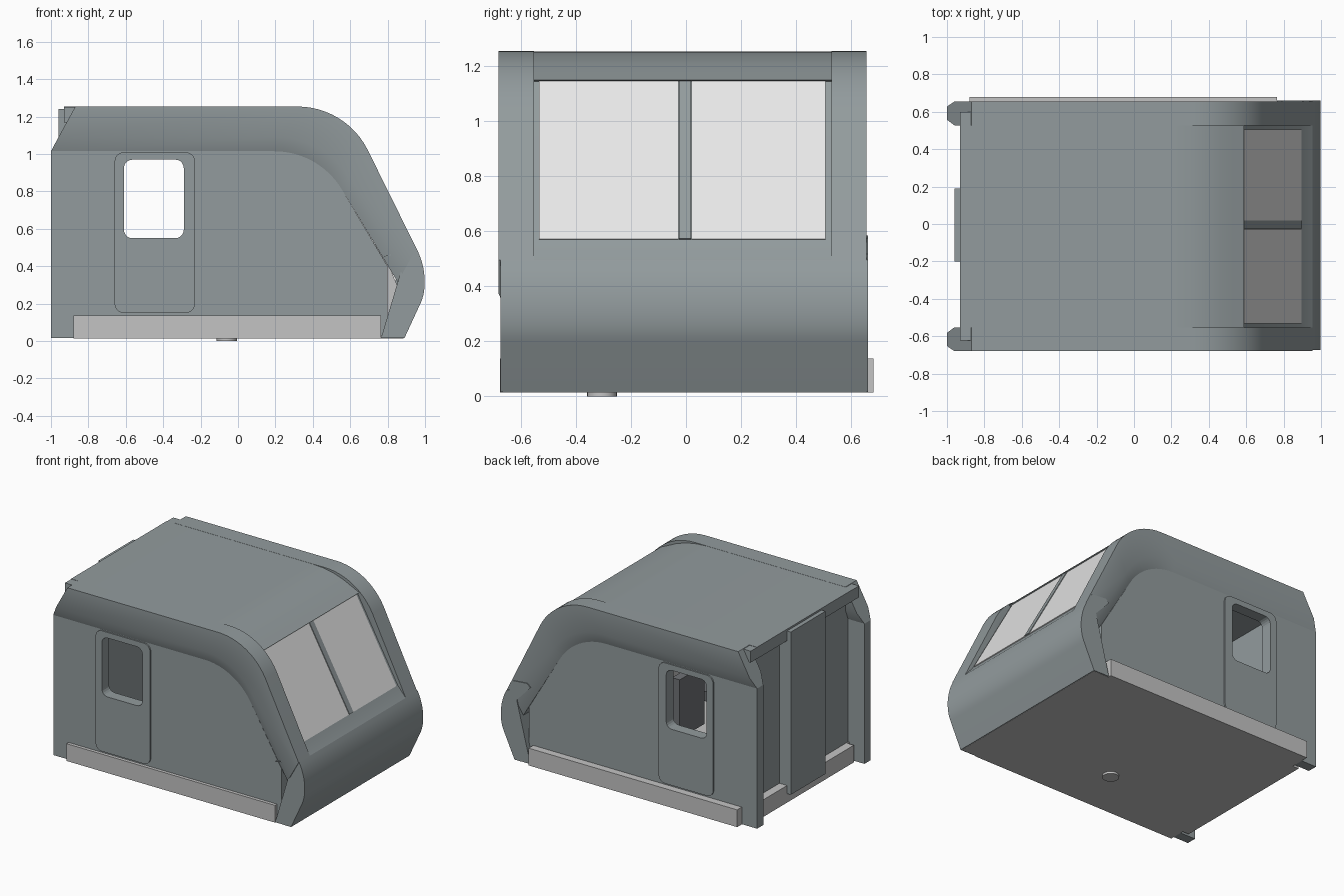
import bpy, bmesh, math

if "Cube" in bpy.data.objects:
    bpy.data.objects.remove(bpy.data.objects["Cube"])

Y0 = -0.0125  # cab centre line across the width


def material(name, rgb):
    m = bpy.data.materials.new(name)
    m.diffuse_color = (*rgb, 1)
    m.use_nodes = True
    m.node_tree.nodes["Principled BSDF"].inputs["Base Color"].default_value = m.diffuse_color
    return m


BODY = material("blue grey paint", (0.29, 0.33, 0.34))
FRAME = material("light grey frame", (0.55, 0.55, 0.55))
GLASS = material("pale glass", (0.82, 0.82, 0.82))
DARK = material("dark trim", (0.16, 0.17, 0.18))


def finish(bm, name, mat, smooth=False):
    bmesh.ops.recalc_face_normals(bm, faces=bm.faces)
    me = bpy.data.meshes.new(name)
    bm.to_mesh(me)
    bm.free()
    ob = bpy.data.objects.new(name, me)
    bpy.context.collection.objects.link(ob)
    me.materials.append(mat)
    if smooth:
        bpy.ops.object.select_all(action='DESELECT')
        ob.select_set(True)
        bpy.context.view_layer.objects.active = ob
        bpy.ops.object.shade_smooth_by_angle(angle=math.radians(25))
    return ob


def slab(name, pts, y1, y2, mat, smooth=False):
    """Extrude an x-z outline from y1 to y2."""
    bm = bmesh.new()
    a = [bm.verts.new((x, y1, z)) for x, z in pts]
    b = [bm.verts.new((x, y2, z)) for x, z in pts]
    bm.faces.new(a)
    bm.faces.new(b)
    n = len(pts)
    for i in range(n):
        j = (i + 1) % n
        bm.faces.new((a[i], a[j], b[j], b[i]))
    return finish(bm, name, mat, smooth)


def box(name, x1, x2, y1, y2, z1, z2, mat):
    return slab(name, [(x1, z1), (x2, z1), (x2, z2), (x1, z2)], y1, y2, mat)


def rounded(x1, x2, z1, z2, r, n=5):
    out = []
    for k, (cx, cz) in enumerate([(x2 - r, z2 - r), (x1 + r, z2 - r),
                                  (x1 + r, z1 + r), (x2 - r, z1 + r)]):
        for i in range(n + 1):
            a = math.pi / 2 * (k + i / n)
            out.append((cx + r * math.cos(a), cz + r * math.sin(a)))
    return out


def cylinder(name, x, y, z1, z2, r, mat):
    bm = bmesh.new()
    bmesh.ops.create_cone(bm, cap_ends=True, segments=24, radius1=r, radius2=r, depth=z2 - z1)
    bmesh.ops.translate(bm, verts=bm.verts, vec=(x, y, (z1 + z2) / 2))
    return finish(bm, name, mat, True)


def rail(start, x0, top, r, angle, end, n=12):
    """Line along the roof, bending down the windscreen."""
    pts = [start]
    for i in range(n + 1):
        a = math.radians(angle) * i / n
        pts.append((x0 + r * math.sin(a), top - r * (1 - math.cos(a))))
    return pts + [end]


lower = rail((-1.0, 1.015), 0.195, 1.015, 0.42, 60, (0.855, 0.313))
upper = rail((-0.96, 1.09), 0.20, 1.09, 0.47, 62, (0.885, 0.372))
outer = rail((-0.87, 1.254), 0.318, 1.254, 0.42, 62.7, (0.954, 0.495))

# window cutter shared by walls and doors
cutter = slab("window_cutter", rounded(-0.61, -0.29, 0.55, 0.97, 0.045), -1, 1, BODY)
cutter.hide_render = True
cutter.hide_viewport = True


def cut_window(ob):
    m = ob.modifiers.new("window", 'BOOLEAN')
    m.operation = 'DIFFERENCE'
    m.solver = 'EXACT'
    m.object = cutter


# nose outline
p = [(0.954, 0.495), (1.005, 0.40), (1.012, 0.275), (0.975, 0.20)]
nose = []
for i in range(13):
    t = i / 12
    w = [(1 - t) ** 3, 3 * t * (1 - t) ** 2, 3 * t * t * (1 - t), t ** 3]
    nose.append(tuple(sum(w[k] * p[k][c] for k in range(4)) for c in (0, 1)))
nose.append((0.89, 0.016))

for s, side in ((-1, "near"), (1, "far")):
    # arch frame: thick rim over the side wall, bevelled down to it
    bm = bmesh.new()
    rings = []
    for L, U, O in zip(lower, upper, outer):
        sec = [(L, 0.64), (U, 0.6675), (O, 0.6675), (O, 0.54), (U, 0.54), (L, 0.57)]
        rings.append([bm.verts.new((q[0], Y0 + s * y, q[1])) for q, y in sec])
    for a, b in zip(rings, rings[1:]):
        for i in range(6):
            j = (i + 1) % 6
            bm.faces.new((a[i], a[j], b[j], b[i]))
    bm.faces.new(rings[0])
    bm.faces.new(rings[-1])
    finish(bm, side + "_arch_frame", BODY, True)

    # recessed side wall reaching the rear post
    wall = slab(side + "_side_wall", [(-1, 0.016), (0.8, 0.016), (0.8, 0.40)] + lower[-2::-1],
                Y0 + s * 0.57, Y0 + s * 0.64, BODY)
    cut_window(wall)
    # raised side door panel
    door = slab(side + "_side_door", rounded(-0.66, -0.23, 0.15, 1.01, 0.05),
                Y0 + s * 0.60, Y0 + s * 0.65, BODY)
    cut_window(door)

    # nose cheek; the far one stands taller over the arch
    top = [(0.905, 0.575), (0.79, 0.585), (0.765, 0.56)] if s > 0 else [(0.9, 0.47), (0.765, 0.45)]
    slab(side + "_nose_cheek", nose[:-1] + [(0.889, 0.017), (0.765, 0.017)] + top,
         -0.674 if s < 0 else 0.56, -0.56 if s < 0 else 0.661, BODY, True)

    # seat inside the cab
    y = Y0 + s * 0.3
    cylinder(side + "_seat_post", -0.05, y, 0.13, 0.36, 0.05, DARK)
    box(side + "_seat_cushion", -0.2, 0.1, y - 0.14, y + 0.14, 0.36, 0.43, DARK)
    box(side + "_seat_back", -0.25, -0.19, y - 0.14, y + 0.14, 0.38, 0.8, DARK)

# nose skin across the whole width
slab("nose_skin", nose + [(0.84, 0.016), (0.92, 0.2), (0.945, 0.31), (0.9, 0.46)],
     -0.674, 0.661, BODY, True)

# roof and windscreen shell between the arches
slab("roof_shell", [(-0.93, 1.253), (0.22, 1.253), (0.30, 1.248), (0.38, 1.234), (0.46, 1.208),
                    (0.53, 1.175), (0.588, 1.148), (0.571, 1.143), (0.89, 0.569), (0.954, 0.495),
                    (0.9, 0.44), (0.84, 0.49), (0.53, 1.06), (0.42, 1.13), (0.25, 1.17),
                    (-0.93, 1.17)],
     Y0 - 0.54, Y0 + 0.54, BODY, True)
box("roof_header", -0.929, -0.86, Y0 - 0.61, Y0 + 0.61, 1.17, 1.251, BODY)

# windscreen panes
for name, y1, y2 in (("left_pane", -0.533, -0.027), ("right_pane", 0.02, 0.506)):
    slab(name, [(0.571, 1.143), (0.89, 0.569), (0.895, 0.572), (0.576, 1.146)], y1, y2, GLASS)
slab("windscreen_divider", [(0.565, 1.143), (0.885, 0.569), (0.898, 0.574), (0.579, 1.148)],
     -0.025, 0.018, BODY)

# rear wall and rear door
box("rear_wall", -0.87, -0.84, Y0 - 0.57, Y0 + 0.57, 0.1, 1.2, BODY)
box("rear_door", -0.96, -0.85, -0.2, 0.19, 0.08, 1.24, BODY)

# chassis slab with side sills, rear sill and nose underside
box("chassis", -0.88, 0.765, -0.676, 0.68, 0.015, 0.138, FRAME)
box("rear_sill", -0.93, -0.87, Y0 - 0.55, Y0 + 0.55, 0.016, 0.138, FRAME)
box("nose_underside", 0.76, 0.885, -0.665, 0.655, 0.015, 0.03, FRAME)
cylinder("bottom_plug", -0.06, -0.305, 0.0, 0.03, 0.054, FRAME)

# control desk
slab("control_desk", [(0.45, 0.13), (0.45, 0.48), (0.52, 0.52), (0.76, 0.52), (0.85, 0.3), (0.85, 0.13)],
     Y0 - 0.56, Y0 + 0.56, FRAME)
